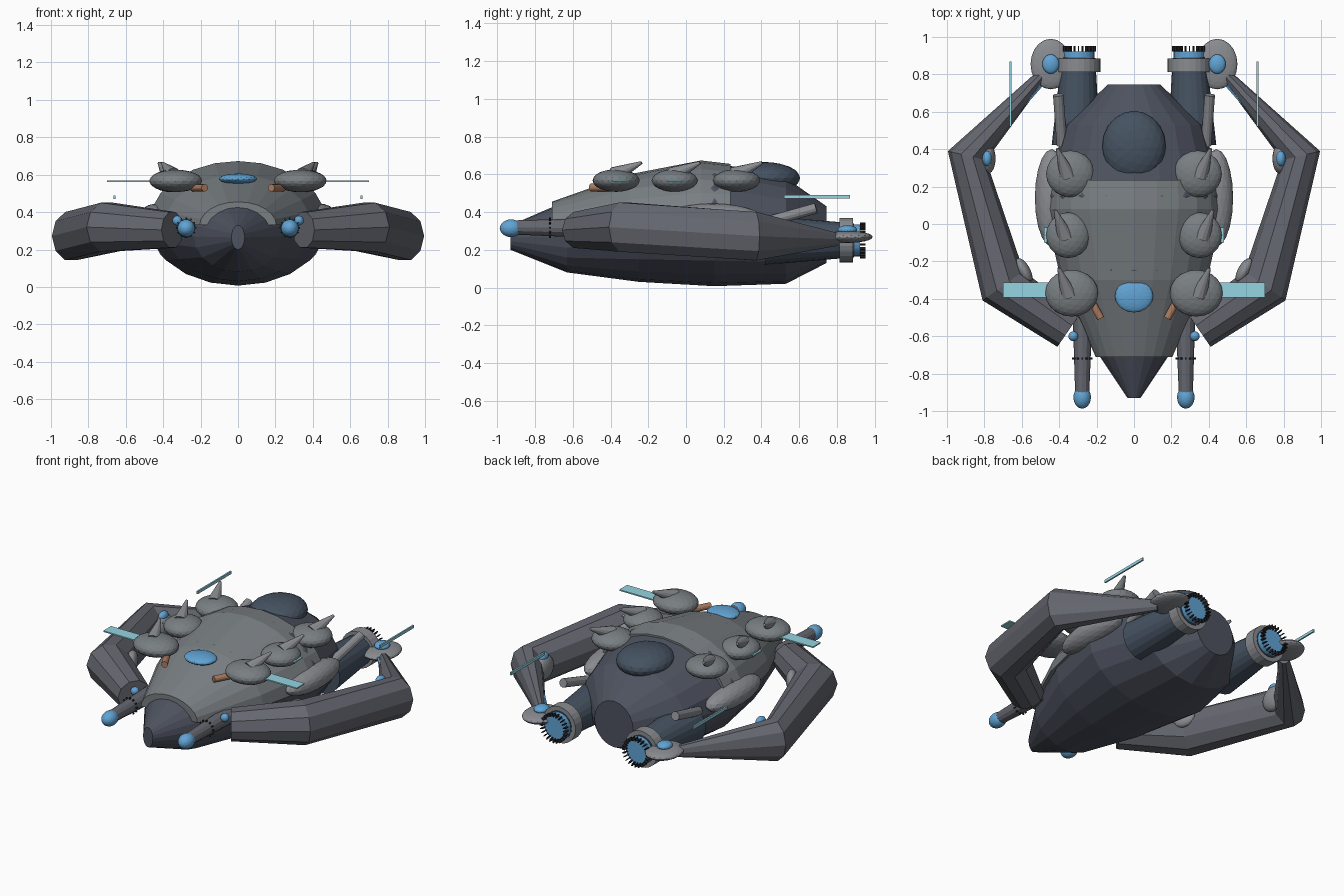
import bpy, bmesh, math
from mathutils import Vector, Matrix

if "Cube" in bpy.data.objects:
    bpy.data.objects.remove(bpy.data.objects["Cube"])


def material(name, rgb):
    m = bpy.data.materials.new(name)
    m.diffuse_color = (*rgb, 1)
    m.use_nodes = True
    m.node_tree.nodes["Principled BSDF"].inputs["Base Color"].default_value = m.diffuse_color
    return m


DARK = material("dark_slate", (0.075, 0.085, 0.115))
NAVY = material("navy_glass", (0.06, 0.085, 0.12))
ARM = material("arm_grey", (0.13, 0.135, 0.16))
SHELL = material("shell_grey", (0.19, 0.21, 0.225))
LIGHT = material("light_grey", (0.25, 0.26, 0.28))
BLUE = material("glow_blue", (0.12, 0.37, 0.66))
CYAN = material("cyan_plate", (0.30, 0.66, 0.76))
BROWN = material("copper", (0.40, 0.20, 0.12))
BLACK = material("black", (0.02, 0.02, 0.025))


def finish(bm, name, mat):
    bmesh.ops.recalc_face_normals(bm, faces=bm.faces)
    me = bpy.data.meshes.new(name)
    bm.to_mesh(me)
    bm.free()
    me.materials.append(mat)
    ob = bpy.data.objects.new(name, me)
    bpy.context.collection.objects.link(ob)
    return ob


def loft(name, rings, mat):
    """Skin closed rings of points and cap both ends."""
    bm = bmesh.new()
    vs = [[bm.verts.new(p) for p in r] for r in rings]
    n = len(vs[0])
    for a, b in zip(vs, vs[1:]):
        for i in range(n):
            j = (i + 1) % n
            bm.faces.new((a[i], a[j], b[j], b[i]))
    bm.faces.new(vs[0])
    bm.faces.new(vs[-1])
    return finish(bm, name, mat)


def ellipse(c, u, v, n, sweep=2 * math.pi):
    steps = n if sweep > 6 else n - 1
    return [Vector(c) + Vector(u) * math.cos(sweep * i / steps)
            + Vector(v) * math.sin(sweep * i / steps) for i in range(n)]


def blob(name, c, r, mat, tilt=0.0):
    bm = bmesh.new()
    bmesh.ops.create_icosphere(bm, subdivisions=3, radius=1, matrix=Matrix.Translation(c)
                               @ Matrix.Rotation(tilt, 4, 'Z') @ Matrix.Diagonal((*r, 1)))
    return finish(bm, name, mat)


def rod(name, a, b, r1, r2, mat, n=12):
    a, b = Vector(a), Vector(b)
    bm = bmesh.new()
    d = b - a
    m = Matrix.Translation((a + b) / 2) @ d.to_track_quat('Z', 'Y').to_matrix().to_4x4()
    bmesh.ops.create_cone(bm, cap_ends=True, segments=n, radius1=r1, radius2=r2,
                          depth=d.length, matrix=m)
    return finish(bm, name, mat)


def box(name, c, size, mat):
    bm = bmesh.new()
    bmesh.ops.create_cube(bm, size=1, matrix=Matrix.Translation(c) @ Matrix.Diagonal((*size, 1)))
    return finish(bm, name, mat)


def teeth(name, c, radius, count, size, mat):
    """Ring of small blocks around the y axis; size is radial, y, tangential."""
    bm = bmesh.new()
    for i in range(count):
        m = (Matrix.Translation(c) @ Matrix.Rotation(2 * math.pi * i / count, 4, 'Y')
             @ Matrix.Translation((radius, 0, 0)) @ Matrix.Diagonal((*size, 1)))
        bmesh.ops.create_cube(bm, size=1, matrix=m)
    return finish(bm, name, mat)


# Main hull: y, half width, centre z, half height
hull = [(-0.93, .035, .265, .065), (-0.63, .235, .27, .19), (-0.25, .39, .32, .29),
        (0.15, .475, .335, .328), (0.53, .37, .30, .28), (0.745, .14, .28, .15)]
loft("hull", [ellipse((0, y, z), (w, 0, 0), (0, 0, h), 20) for y, w, z, h in hull], DARK)

# Upper armour shell
shell = [(-0.71, .205, .125), (-0.3, .39, .27), (0.08, .478, .343), (0.235, .468, .325)]
loft("upper_shell", [ellipse((0, y, .33), (w, 0, 0), (0, 0, h), 13, math.pi)
                     for y, w, h in shell], SHELL)

# Rear dome and front window
blob("rear_dome", (0, .415, .58), (.17, .19, .085), NAVY)
blob("front_window", (0, -.385, .578), (.102, .088, .028), BLUE)

# Arm path: centre, half width, half height
path = [((.35, -.57, .305), .105, .10), ((.70, -.33, .32), .135, .137),
        ((.893, .365, .272), .105, .135), ((.49, .80, .255), .03, .035)]

for s, side in ((1, "right"), (-1, "left")):
    def P(x, y, z):
        return (s * x, y, z)

    def N(part):
        return f"{part}_{side}"

    # Curved side arm
    pts = [Vector(P(*p)) for p, _, _ in path]
    rings = []
    for i, (_, w, h) in enumerate(path):
        t = Vector((0, 0, 0))
        if i > 0:
            t += (pts[i] - pts[i - 1]).normalized()
        if i < len(pts) - 1:
            t += (pts[i + 1] - pts[i]).normalized()
        across = Vector((t.y, -t.x, 0)).normalized()
        rings.append(ellipse(pts[i], across * w, (0, 0, h), 10))
    loft(N("side_arm"), rings, ARM)

    # Arm fittings
    blob(N("arm_front_joint"), P(.59, -.25, .35), (.035, .075, .06), LIGHT, -s * .5)
    blob(N("arm_rear_joint"), P(.785, .35, .29), (.045, .085, .08), LIGHT)
    blob(N("arm_lamp"), P(.785, .35, .36), (.025, .04, .03), BLUE)
    rod(N("arm_strip"), P(.78, .42, .30), P(.50, .74, .275), .012, .012, BLUE, 6)
    blob(N("tail_disc"), P(.445, .855, .268), (.108, .135, .032), LIGHT)
    blob(N("tail_lamp"), P(.445, .855, .305), (.045, .052, .025), BLUE)
    box(N("antenna"), P(.66, .695, .48), (.01, .35, .018), CYAN)

    # Pods on the back, each with a horn
    for k, (x, y, rx, ry) in enumerate(((.333, -.37, .142, .125), (.352, -.06, .118, .122),
                                        (.34, .268, .13, .125))):
        blob(N(f"pod_{k}"), P(x, y, .567), (rx, ry, .06), ARM if k == 9 else SHELL)
        rod(N(f"horn_{k}"), P(x + .015, y - .01, .595), P(x + .07, y + .135, .662),
            .045, .008, LIGHT)
    box(N("wing_plate"), P(.57, -.352, .565), (.26, .08, .008), CYAN)
    box(N("small_plate"), P(.45, -.06, .565), (.06, .08, .008), CYAN)
    rod(N("pod_gun"), P(.24, -.39, .53), P(.178, -.505, .53), .02, .02, BROWN)

    # Hull side bulge and exhaust tube
    blob(N("side_bulge"), P(.44, .14, .37), (.09, .26, .075), LIGHT)
    rod(N("exhaust_tube"), P(.385, .42, .345), P(.405, .69, .42), .028, .028, LIGHT)

    # Rear engine
    ex, ez = .297, .25
    rod(N("engine_body"), P(.31, .42, ez), P(ex, .89, ez), .13, .09, NAVY, 20)
    rod(N("engine_ring"), P(ex, .812, ez), P(ex, .885, ez), .118, .118, LIGHT, 24)
    rod(N("engine_glow"), P(ex, .88, ez), P(ex, .922, ez), .085, .085, BLUE, 24)
    teeth(N("engine_teeth"), P(ex, .937, ez), .085, 24, (.02, .03, .006), BLACK)

    # Front cannon
    rod(N("cannon"), P(.275, -.50, .315), P(.277, -.90, .318), .052, .038, ARM)
    blob(N("cannon_tip"), P(.277, -.927, .314), (.047, .06, .047), BLUE)
    teeth(N("cannon_teeth"), P(.277, -.72, .317), .048, 12, (.014, .01, .007), BLACK)
    blob(N("cannon_lamp"), P(.325, -.60, .355), (.026, .026, .026), BLUE)
